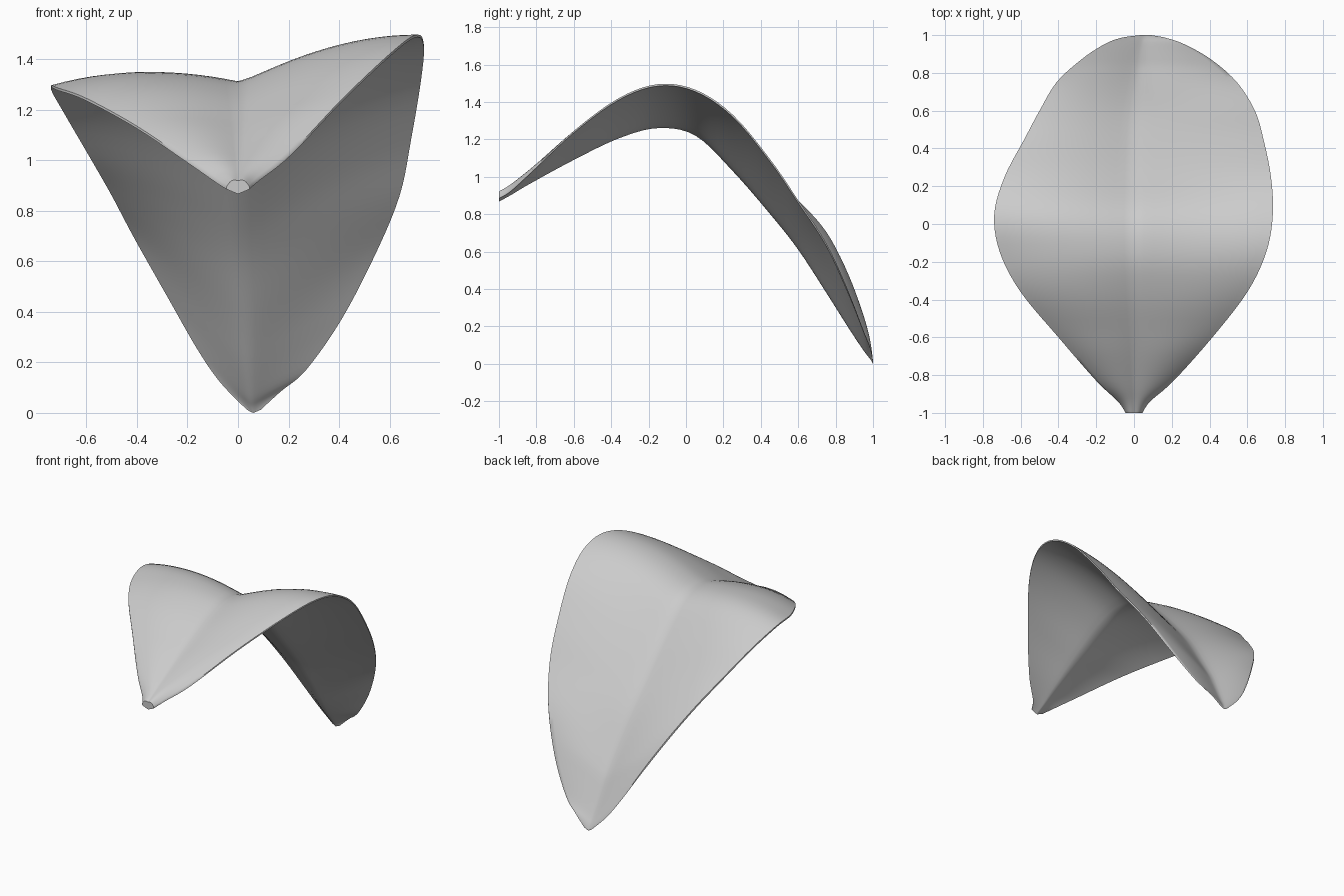
import bpy, bmesh, math

cube = bpy.data.objects.get("Cube")
if cube:
    bpy.data.objects.remove(cube)

# Stations from stem to tip: y, right edge x z, midrib x z, left edge x z
STATIONS = [
    (-1, -.045, .885, 0, .867, .045, .885),
    (-.94, -.085, .91, 0, .9, .085, .92),
    (-.83, -.2, .99, 0, .965, .21, 1.02),
    (-.6, -.4, 1.125, 0, 1.09, .415, 1.235),
    (-.36, -.6, 1.235, 0, 1.205, .6, 1.41),
    (-.15, -.71, 1.275, 0, 1.26, .7, 1.485),
    (.05, -.74, 1.28, 0, 1.22, .735, 1.455),
    (.25, -.685, 1.18, 0, 1.03, .725, 1.32),
    (.45, -.58, 1, 0, .8, .685, 1.08),
    (.6, -.5, .86, .01, .61, .64, .86),
    (.75, -.41, .69, .03, .38, .545, .63),
    (.87, -.28, .46, .04, .19, .41, .37),
    (.95, -.16, .25, .05, .07, .27, .17),
    (.985, -.07, .12, .055, .025, .17, .085),
    (1, .035, .012, .06, 0, .09, .012),
]
STEPS = 5      # rows between stations
HALF = 14      # columns on each side of the midrib


def spline(a, b, c, d, t):
    """Smooth curve from b to c."""
    return b + t * (c - a + t * (2 * a - 5 * b + 4 * c - d + t * (3 * (b - c) + d - a))) / 2


def smooth_rows():
    last = len(STATIONS) - 1
    for i in range(last):
        near = [STATIONS[min(max(i + k, 0), last)] for k in (-1, 0, 1, 2)]
        for s in range(STEPS):
            yield [spline(*v, s / STEPS) for v in zip(*near)]
    yield STATIONS[last]


def section(row):
    """Closed cross-section: top side right to left, then underside back."""
    y, xr, zr, xm, zm, xl, zl = row
    swell = max(.015 * min(1, (1 - y) * 6), .035 * math.cos(y * 2))
    swell *= min(1, (1 + y) * 3)
    # The blade is steeper toward the tip, so its upright thickness grows
    taper = min(1, (1.01 - y) * 6) * (1 + .7 * max(0, y))
    top, under = [], []
    for k in range(-HALF, HALF + 1):
        u = abs(k) / HALF
        ex, ez = (xr, zr) if k < 0 else (xl, zl)
        soft = (math.hypot(u, .07) - .07) / (math.hypot(1, .07) - .07)
        x = xm + (ex - xm) * u
        z = zm + (ez - zm) * soft + swell * 4 * u * (1 - u)
        thick = taper * (.01 + .042 * (1 - u ** 2.5))
        top.append((x, y, z + thick))
        under.append((x, y, z))
    return top + under[::-1]


# Petal blade with a thick midrib and thin edges
bm = bmesh.new()
loops = [[bm.verts.new(p) for p in section(r)] for r in smooth_rows()]
for a, b in zip(loops, loops[1:]):
    for i in range(len(a)):
        j = (i + 1) % len(a)
        bm.faces.new((a[i], a[j], b[j], b[i]))
bm.faces.new(loops[0])
bm.faces.new(loops[-1])
bmesh.ops.recalc_face_normals(bm, faces=bm.faces)
mesh = bpy.data.meshes.new("petal")
bm.to_mesh(mesh)
bm.free()
petal = bpy.data.objects.new("petal", mesh)
bpy.context.collection.objects.link(petal)

# Plain grey surface
grey = bpy.data.materials.new("light grey")
grey.use_nodes = True
colour = (.6, .6, .6, 1)
grey.diffuse_color = colour
grey.node_tree.nodes["Principled BSDF"].inputs["Base Color"].default_value = colour
mesh.materials.append(grey)

bpy.context.view_layer.objects.active = petal
petal.select_set(True)
bpy.ops.object.shade_smooth_by_angle(angle=math.radians(50))
